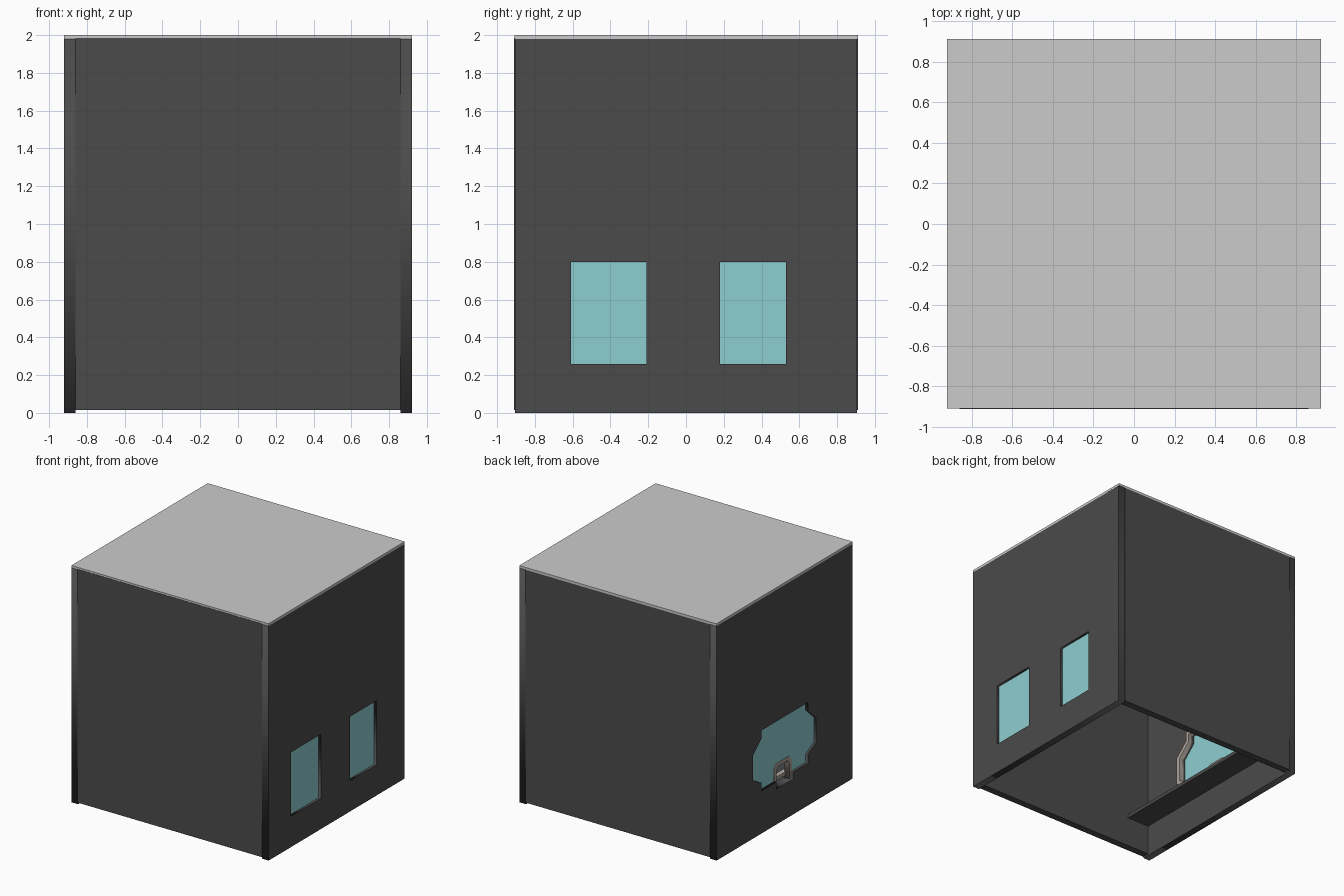
import bpy
from mathutils import Matrix

if "Cube" in bpy.data.objects:
    bpy.data.objects.remove(bpy.data.objects["Cube"])


def material(name, rgb):
    m = bpy.data.materials.new(name)
    m.diffuse_color = (*rgb, 1)
    m.use_nodes = True
    m.node_tree.nodes["Principled BSDF"].inputs["Base Color"].default_value = m.diffuse_color
    return m


DARK = material("dark_panel", (0.07, 0.07, 0.07))
GLASS = material("glass", (0.27, 0.62, 0.63))
TAN = material("trim", (0.42, 0.37, 0.33))


def box(name, lo, hi, mat=None):
    size = [b - a for a, b in zip(lo, hi)]
    bpy.ops.mesh.primitive_cube_add(size=1, location=[(a + b) / 2 for a, b in zip(lo, hi)])
    ob = bpy.context.object
    ob.name = name
    ob.scale = size
    bpy.ops.object.transform_apply(location=False, rotation=False, scale=True)
    if mat:
        ob.data.materials.append(mat)
    return ob


def plate(name, loops, x0, x1, mat):
    """Flat plate in the y-z plane; every loop after the first is a hole."""
    cu = bpy.data.curves.new(name, 'CURVE')
    cu.dimensions = '2D'
    cu.fill_mode = 'BOTH'
    cu.extrude = (x1 - x0) / 2
    for pts in loops:
        sp = cu.splines.new('POLY')
        sp.points.add(len(pts) - 1)
        for p, (y, z) in zip(sp.points, pts):
            p.co = (y, z, 0, 1)
        sp.use_cyclic_u = True
    tmp = bpy.data.objects.new(name + "_outline", cu)
    bpy.context.collection.objects.link(tmp)
    bpy.context.view_layer.update()
    dg = bpy.context.evaluated_depsgraph_get()
    me = bpy.data.meshes.new_from_object(tmp.evaluated_get(dg))
    bpy.data.objects.remove(tmp)
    me.transform(Matrix(((0, 0, 1, (x0 + x1) / 2), (1, 0, 0, 0), (0, 1, 0, 0), (0, 0, 0, 1))))
    me.materials.clear()
    me.materials.append(mat)
    ob = bpy.data.objects.new(name, me)
    bpy.context.collection.objects.link(ob)
    return ob


def rect(y0, y1, z0, z1):
    return [(y0, z0), (y1, z0), (y1, z1), (y0, z1)]


def mirrored(half):
    return half + [(-y, z) for y, z in reversed(half)]


# Side walls with their openings
wall = rect(-0.905, 0.905, 0, 1.985)
windows = [rect(-0.61, -0.21, 0.26, 0.80), rect(0.18, 0.53, 0.26, 0.80)]
upper = [(0.31, 0.36), (0.31, 0.43), (0.42, 0.49), (0.42, 0.70), (0.31, 0.80), (0.31, 0.87)]
opening = mirrored([(0.11, 0.30), (0.11, 0.36)] + upper)
plate("right_wall", [wall] + windows, 0.86, 0.92, DARK)
plate("left_wall", [wall, opening], -0.92, -0.86, DARK)

# Front and back walls, roof
box("front_wall", (-0.86, -0.91, 0.015), (0.86, -0.85, 1.985), DARK)
box("back_wall", (-0.86, 0.85, 0.015), (0.86, 0.91, 1.98), DARK)
box("roof", (-0.92, -0.908, 1.98), (0.92, 0.91, 2.0))

# Window panes
for i, w in enumerate(windows):
    plate(f"side_window_{i + 1}", [w], 0.88, 0.9, GLASS)
plate("counter_window", [mirrored([(0.11, 0.48), (0.11, 0.36)] + upper)], -0.90, -0.885, GLASS)

# Trim around the counter window and its pass-through
rim = mirrored(upper)
outer = [(y * 1.1, 0.615 + (z - 0.615) * 1.12) for y, z in rim]
plate("window_trim", [outer, rim], -0.87, -0.83, TAN)
arch = [(0.085, 0.31), (0.12, 0.31), (0.12, 0.46), (0.08, 0.50)]
inner = [(-0.065, 0.47), (-0.085, 0.44), (-0.085, 0.31)]
profile = (arch[1:] + [(-y, z) for y, z in reversed(arch[1:])]
           + [(-0.085, 0.31), (-0.085, 0.44), (-0.06, 0.47),
              (0.06, 0.47), (0.085, 0.44), (0.085, 0.31)])
plate("pass_through_trim", [profile], -0.905, -0.86, TAN)

# Inside counter
box("counter", (-0.865, -0.855, 0.27), (-0.65, 0.855, 0.30), DARK)
